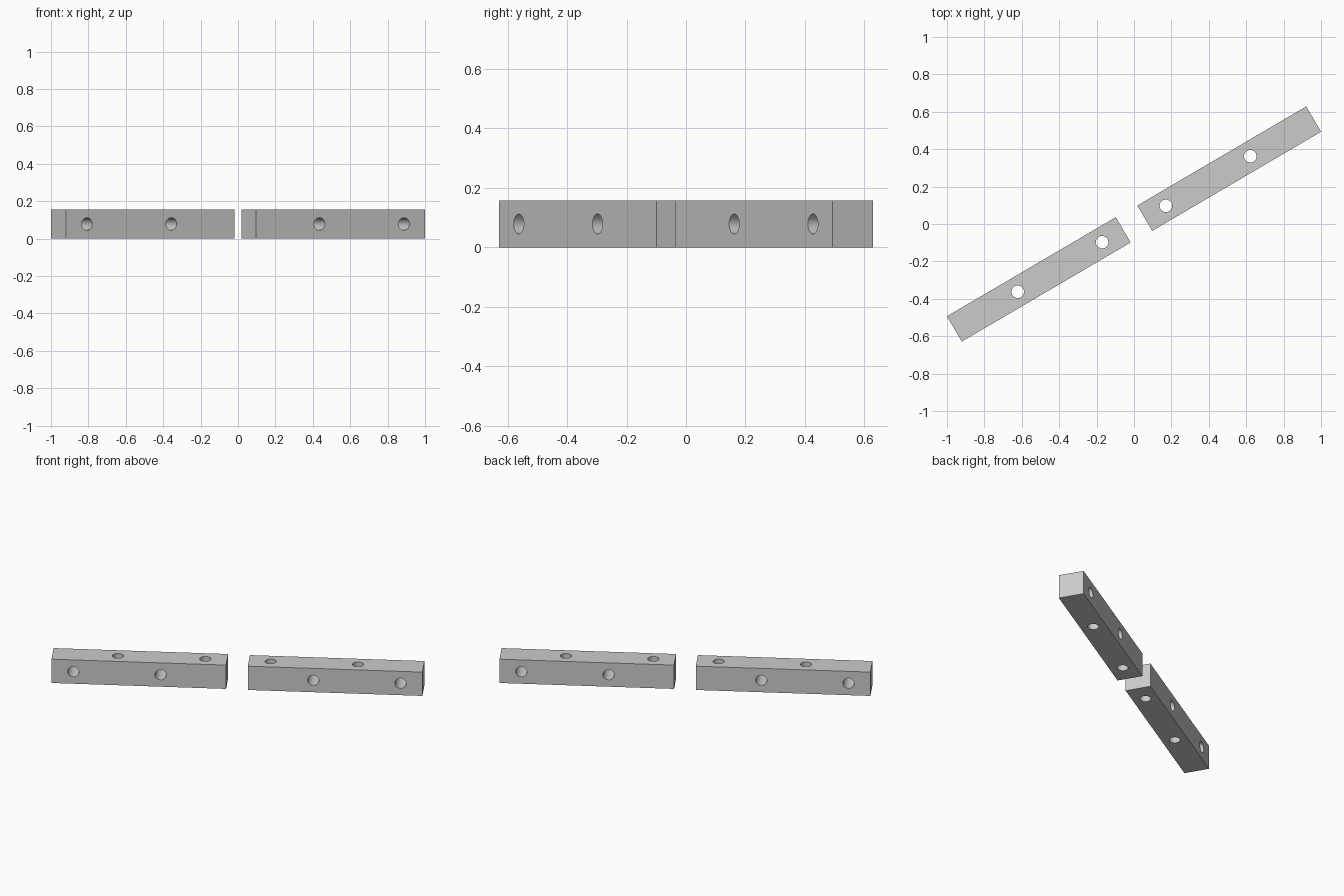
import bpy
from math import radians
from mathutils import Matrix, Vector

if "Cube" in bpy.data.objects:
    bpy.data.objects.remove(bpy.data.objects["Cube"], do_unlink=True)

LENGTH, WIDTH = 1.047, 0.157
RADIUS = 0.0335
ANGLE = radians(30.4)
CENTRE = Vector((0.509, 0.296, WIDTH / 2))

grey = bpy.data.materials.new("plain grey")
grey.use_nodes = True
colour = (0.6, 0.6, 0.6, 1)
grey.diffuse_color = colour
grey.node_tree.nodes["Principled BSDF"].inputs["Base Color"].default_value = colour


def drill(bar, along, sideways):
    """Cut one round hole straight through the bar."""
    bpy.ops.mesh.primitive_cylinder_add(
        vertices=40, radius=RADIUS, depth=WIDTH * 2, location=(along, 0, 0),
        rotation=(radians(90) if sideways else 0, 0, 0))
    cutter = bpy.context.object
    cutter.name = "hole_cutter"
    cutter.hide_render = True
    cutter.data.materials.append(grey)
    cut = bar.modifiers.new("hole", "BOOLEAN")
    cut.operation = "DIFFERENCE"
    cut.solver = "EXACT"
    cut.object = cutter
    bpy.context.view_layer.objects.active = bar
    bpy.ops.object.modifier_apply(modifier=cut.name)
    bpy.data.objects.remove(cutter, do_unlink=True)


def make_bar(name, side):
    """Square bar with holes alternating between vertical and sideways."""
    bpy.ops.mesh.primitive_cube_add(size=1)
    bar = bpy.context.object
    bar.name = name
    bar.data.transform(Matrix.Diagonal((LENGTH, WIDTH, WIDTH, 1)))
    bar.data.materials.append(grey)
    for i in range(4):
        drill(bar, side * (i - 1.5) * LENGTH / 4, sideways=i % 2 == 1)
    bpy.ops.object.select_all(action="DESELECT")
    bar.select_set(True)
    bpy.context.view_layer.objects.active = bar
    bpy.ops.object.shade_smooth_by_angle(angle=radians(30))
    bar.location = (side * CENTRE.x, side * CENTRE.y, CENTRE.z)
    bar.rotation_euler.z = ANGLE


# The two bars are half-turn copies of each other
make_bar("left_bar", 1)
make_bar("right_bar", -1)
